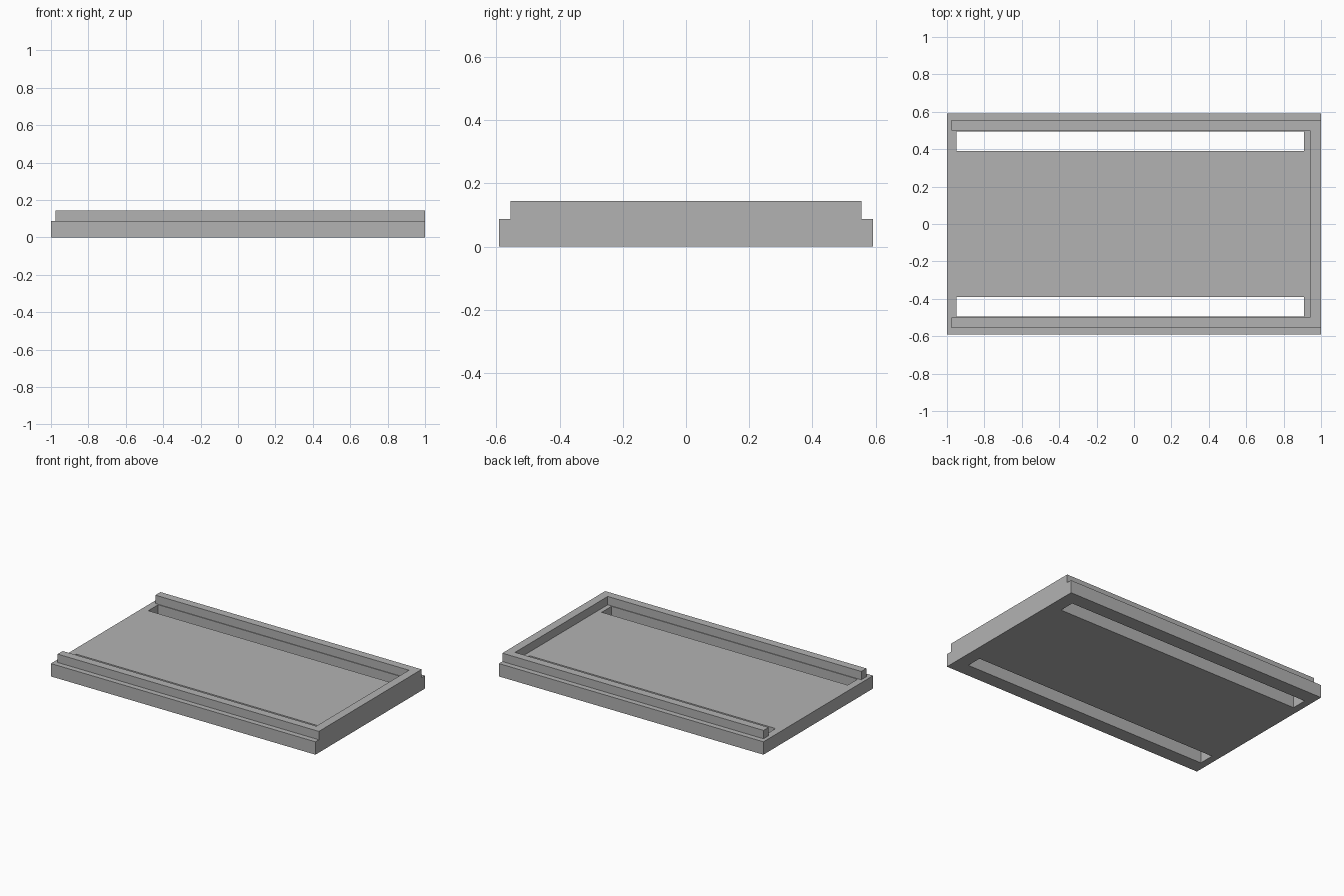
import bpy
import bmesh

cube = bpy.data.objects.get("Cube")
if cube:
    bpy.data.objects.remove(cube, do_unlink=True)

BASE_TOP, RIM_TOP = 0.088, 0.145

grey = bpy.data.materials.new("plain_grey")
grey.use_nodes = True
colour = (0.448, 0.448, 0.448, 1)
grey.diffuse_color = colour
grey.node_tree.nodes["Principled BSDF"].inputs["Base Color"].default_value = colour


def rectangle(x0, x1, y0, y1):
    return [(x0, y0), (x1, y0), (x1, y1), (x0, y1)]


def slab(name, outlines, z0, z1):
    """Extrude flat outlines; outlines inside the first become holes."""
    curve = bpy.data.curves.new(name, "CURVE")
    curve.dimensions = "2D"
    curve.fill_mode = "BOTH"
    curve.extrude = (z1 - z0) / 2
    for outline in outlines:
        spline = curve.splines.new("POLY")
        spline.points.add(len(outline) - 1)
        for point, (x, y) in zip(spline.points, outline):
            point.co = (x, y, 0, 1)
        spline.use_cyclic_u = True
    helper = bpy.data.objects.new(name + "_outline", curve)
    bpy.context.collection.objects.link(helper)
    graph = bpy.context.evaluated_depsgraph_get()
    mesh = bpy.data.meshes.new_from_object(helper.evaluated_get(graph))
    bpy.data.objects.remove(helper, do_unlink=True)
    bpy.data.curves.remove(curve)

    # Weld the caps to the walls and lift the slab into place
    bm = bmesh.new()
    bm.from_mesh(mesh)
    bmesh.ops.remove_doubles(bm, verts=bm.verts, dist=0.0001)
    bmesh.ops.translate(bm, verts=bm.verts, vec=(0, 0, (z0 + z1) / 2))
    bmesh.ops.recalc_face_normals(bm, faces=bm.faces)
    for face in bm.faces:
        face.smooth = False
    bm.to_mesh(mesh)
    bm.free()
    mesh.name = name
    mesh.materials.clear()
    mesh.materials.append(grey)
    obj = bpy.data.objects.new(name, mesh)
    bpy.context.collection.objects.link(obj)
    return obj


# Base plate with a long slot near the front and back edges
slots = [rectangle(-0.95, 0.91, *sorted((side * 0.389, side * 0.495)))
         for side in (-1, 1)]
slab("base_plate", [rectangle(-1, 1, -0.592, 0.592)] + slots, 0, BASE_TOP)

# Raised U-shaped rim, open at the right end
half = [(1, 0.555), (-0.975, 0.555), (-0.975, 0.5), (0.942, 0.5)]
rim = half + [(x, -y) for x, y in reversed(half)]
slab("raised_rim", [rim], BASE_TOP, RIM_TOP)
